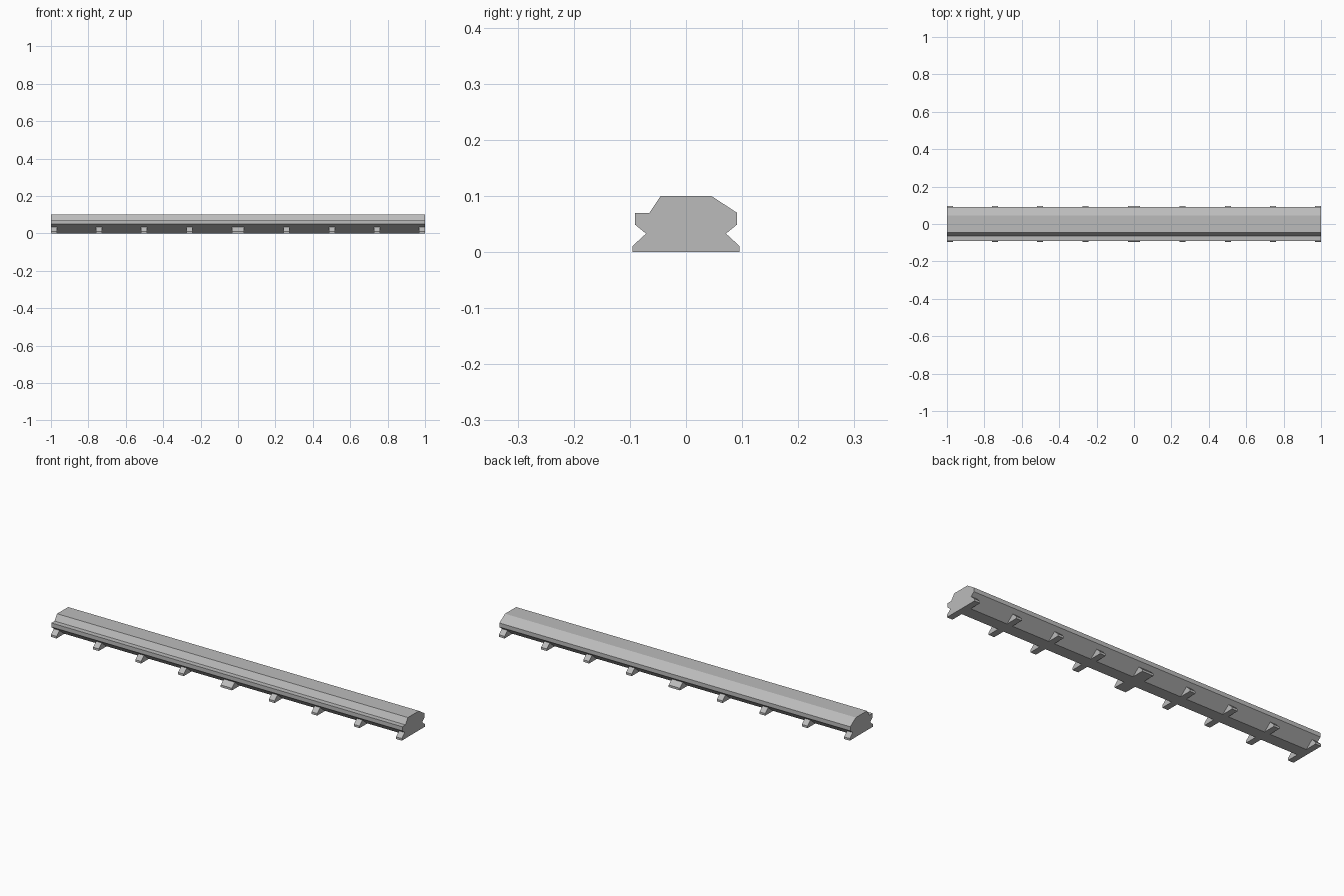
import bpy
import bmesh

cube = bpy.data.objects.get("Cube")
if cube:
    bpy.data.objects.remove(cube, do_unlink=True)

grey = bpy.data.materials.new("plain grey")
grey.use_nodes = True
colour = (0.5, 0.5, 0.5, 1)
grey.diffuse_color = colour
grey.node_tree.nodes["Principled BSDF"].inputs["Base Color"].default_value = colour


def extrude_profile(name, profiles, x0, x1):
    """Extrude closed (y, z) profiles along x into one object."""
    bm = bmesh.new()
    for profile in profiles:
        face = bm.faces.new([bm.verts.new((x0, y, z)) for y, z in profile])
        new = bmesh.ops.extrude_face_region(bm, geom=[face], use_keep_orig=True)
        moved = [g for g in new["geom"] if isinstance(g, bmesh.types.BMVert)]
        bmesh.ops.translate(bm, verts=moved, vec=(x1 - x0, 0, 0))
    bmesh.ops.recalc_face_normals(bm, faces=bm.faces)
    mesh = bpy.data.meshes.new(name)
    bm.to_mesh(mesh)
    bm.free()
    mesh.materials.append(grey)
    obj = bpy.data.objects.new(name, mesh)
    bpy.context.collection.objects.link(obj)
    return obj


# Long beam: stepped front edge, chamfered back edge, tapered underside
beam = [(-0.031, 0), (0.031, 0), (0.091, 0.049), (0.091, 0.07), (0.045, 0.1),
        (-0.045, 0.1), (-0.065, 0.07), (-0.091, 0.07), (-0.091, 0.049)]
extrude_profile("beam", [beam], -1, 1)

# Pairs of wedge feet under the tapered sides, wider in the middle
back_wedge = [(0.031, 0), (0.095, 0), (0.095, 0.011), (0.071, 0.033)]
front_wedge = [(-y, z) for y, z in back_wedge]
wedges = [front_wedge, back_wedge]
extrude_profile("middle_feet", wedges, -0.032, 0.032)
for i, x in enumerate((0.259, 0.502, 0.743, 0.984), start=1):
    for side, sign in (("left", 1), ("right", -1)):
        extrude_profile(f"{side}_feet_{i}", wedges,
                        sign * x - 0.016, sign * x + 0.016)
